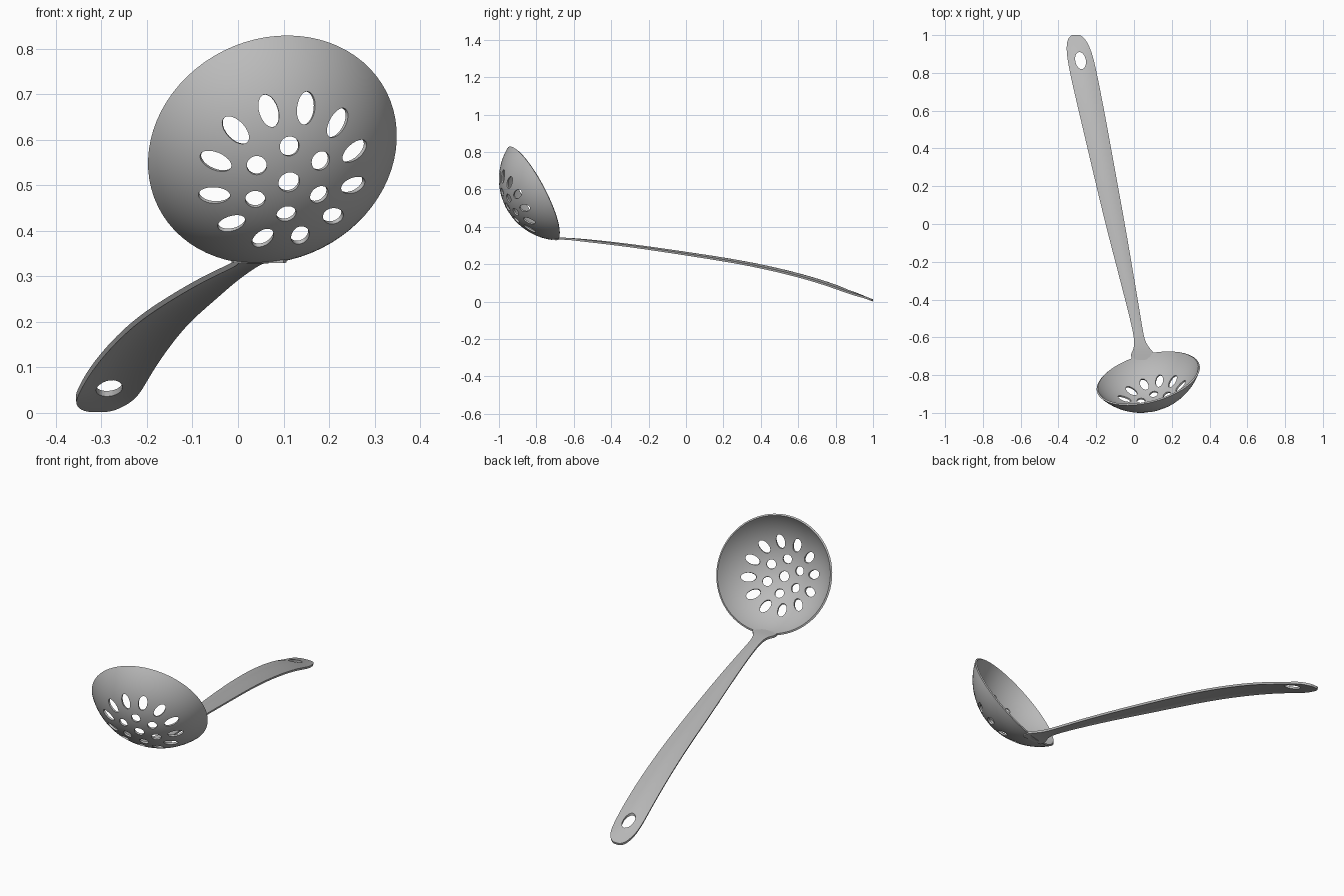
import bpy, bmesh, math
from mathutils import Vector, Matrix

cube = bpy.data.objects.get("Cube")
if cube:
    bpy.data.objects.remove(cube)

steel = bpy.data.materials.new("brushed_grey")
steel.use_nodes = True
GREY = (0.5, 0.5, 0.5, 1)
steel.diffuse_color = GREY
steel.node_tree.nodes["Principled BSDF"].inputs["Base Color"].default_value = GREY


def make_object(name, bm):
    mesh = bpy.data.meshes.new(name)
    bm.to_mesh(mesh)
    bm.free()
    obj = bpy.data.objects.new(name, mesh)
    bpy.context.collection.objects.link(obj)
    mesh.materials.append(steel)
    return obj


def sheet(name, rows, closed=False):
    """Quad surface through rows of points."""
    bm = bmesh.new()
    grid = [[bm.verts.new(p) for p in row] for row in rows]
    n = len(rows[0])
    for a, b in zip(grid, grid[1:]):
        for j in range(n if closed else n - 1):
            k = (j + 1) % n
            bm.faces.new((a[j], a[k], b[k], b[j]))
    return make_object(name, bm)


def modify(obj, kind, **settings):
    mod = obj.modifiers.new(kind.title(), kind)
    for key, value in settings.items():
        setattr(mod, key, value)
    bpy.ops.object.select_all(action="DESELECT")
    obj.select_set(True)
    bpy.context.view_layer.objects.active = obj
    bpy.ops.object.modifier_apply(modifier=mod.name)


def cut_holes(obj, holes):
    """Cut oval prisms: each hole is (centre, side axis, long axis, half width, half length)."""
    bm = bmesh.new()
    for centre, side, along, w, l in holes:
        axes = Matrix((side, along, side.cross(along))).transposed().to_4x4()
        place = Matrix.Translation(centre) @ axes @ Matrix.Diagonal((w, l, 1, 1))
        bmesh.ops.create_cone(bm, cap_ends=True, segments=24, radius1=1,
                              radius2=1, depth=0.08, matrix=place)
    bmesh.ops.recalc_face_normals(bm, faces=bm.faces)
    cutter = make_object("hole_cutter", bm)
    cutter.hide_render = True
    modify(obj, "BOOLEAN", operation="DIFFERENCE", solver="EXACT", object=cutter)
    bpy.data.objects.remove(cutter)
    bpy.ops.object.shade_smooth_by_angle(angle=math.radians(40))


# Bowl: a tilted spherical cap, open towards the back and slightly up
opening = Vector((-0.23, 0.86, 0.45)).normalized()
up = (Vector((0, 0, 1)) - opening * opening.z).normalized()
right = opening.cross(up)
RADIUS = 0.327
centre = Vector((0.037, -0.673, 0.654))


def radial(turn):
    return up * math.cos(turn) + right * math.sin(turn)


def on_bowl(angle, turn):
    return centre + RADIUS * (radial(turn) * math.sin(angle) - opening * math.cos(angle))


RINGS, SIDES = 20, 72
bowl = sheet("bowl", [[on_bowl(math.radians(1 + 58.2 * i / RINGS), math.tau * j / SIDES)
                       for j in range(SIDES)] for i in range(RINGS + 1)], closed=True)
modify(bowl, "SOLIDIFY", thickness=0.009, offset=-1)

# Drain holes: one in the middle, a ring of round ones, a ring of long ones
holes = [(on_bowl(0, 0), right, up, 0.024, 0.024)]
for count, degrees, phase, w, l in ((6, 14.8, -4.5, 0.022, 0.022),
                                    (12, 30, 10.5, 0.021, 0.037)):
    for k in range(count):
        angle = math.radians(degrees)
        turn = math.radians(phase) + math.tau * k / count
        along = radial(turn) * math.cos(angle) + opening * math.sin(angle)
        out = (on_bowl(angle, turn) - centre).normalized()
        holes.append((on_bowl(angle, turn), along.cross(out), along, w, l))
cut_holes(bowl, holes)

# Handle: a thin, slightly crowned strip. Stations are y, centre x, half width, z
stations = [
    (-0.72, 0.045, 0.055, 0.335), (-0.69, 0.047, 0.066, 0.336),
    (-0.66, 0.042, 0.042, 0.337), (-0.62, 0.029, 0.027, 0.335),
    (-0.55, 0.018, 0.025, 0.331), (-0.3, -0.035, 0.036, 0.305),
    (0, -0.1, 0.05, 0.262), (0.3, -0.163, 0.058, 0.217),
    (0.55, -0.215, 0.065, 0.163), (0.75, -0.258, 0.069, 0.106),
    (0.88, -0.285, 0.069, 0.056), (0.955, -0.3, 0.058, 0.024),
    (0.99, -0.307, 0.037, 0.01), (1.0, -0.308, 0.016, 0.007)]
rows = []
for y, x, half, z in stations:
    crown = 0.012 if -0.6 < y < 0.9 else 0.0
    rows.append([(x + half * t, y, z - crown * t * t * half / 0.06)
                 for t in (-1, -0.5, 0, 0.5, 1)])
handle = sheet("handle", rows)
modify(handle, "SUBSURF", levels=3, boundary_smooth="PRESERVE_CORNERS")
modify(handle, "SOLIDIFY", thickness=0.011, offset=0)

# Hanging hole near the tip of the handle
lean = Vector((-0.2, 1, 0)).normalized()
cut_holes(handle, [(Vector((-0.283, 0.865, 0.06)), Vector((lean.y, -lean.x, 0)),
                    lean, 0.028, 0.046)])
